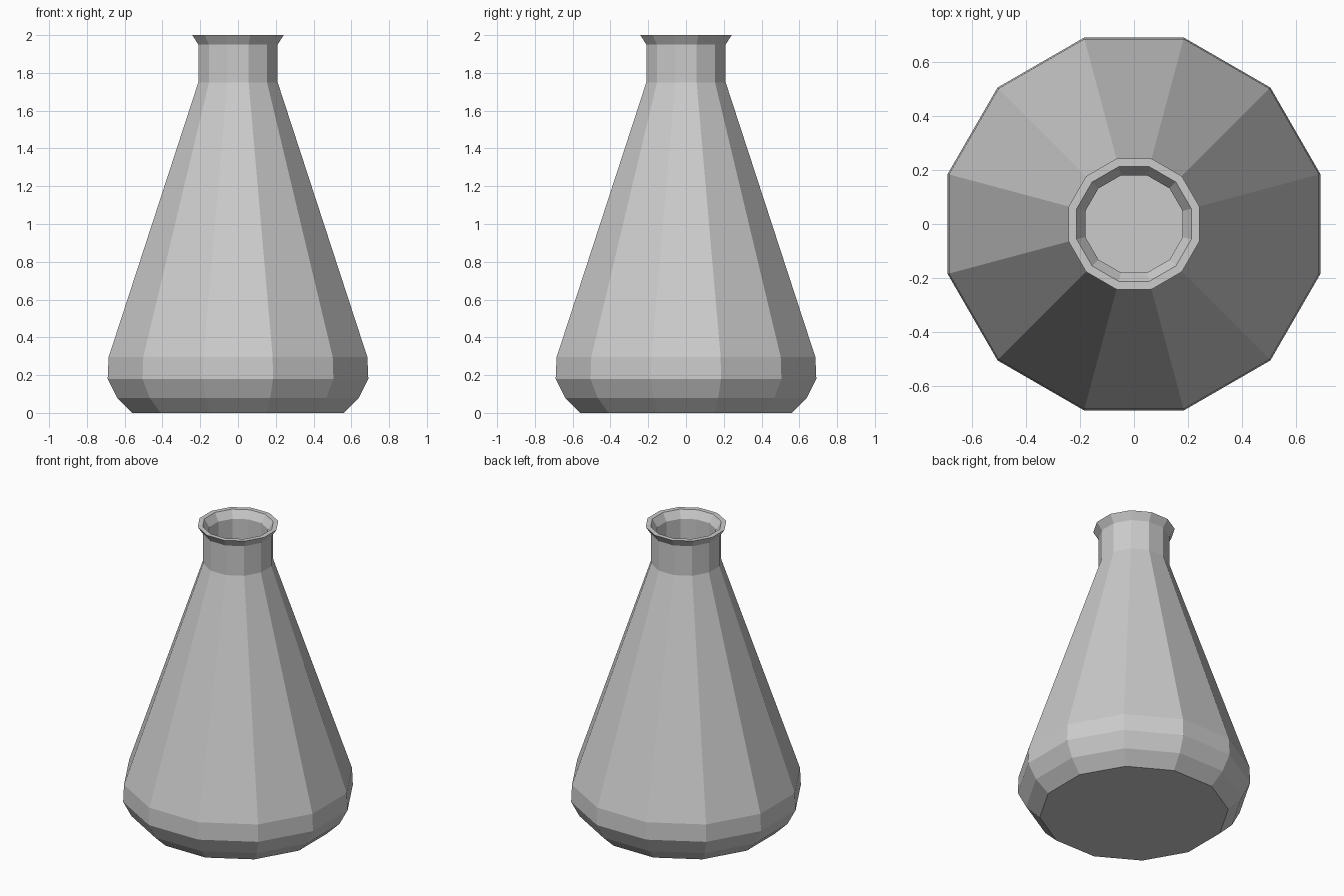
import bpy
import bmesh
from math import cos, sin, pi

cube = bpy.data.objects.get("Cube")
if cube:
    bpy.data.objects.remove(cube, do_unlink=True)

SIDES = 12
WALL = 0.03


def make_material(name, color):
    mat = bpy.data.materials.new(name)
    mat.use_nodes = True
    mat.diffuse_color = color
    mat.node_tree.nodes["Principled BSDF"].inputs["Base Color"].default_value = color
    return mat


def lathe(name, profile, mat):
    """Turn (flat-to-centre distance, height) points into a capped shell."""
    bm = bmesh.new()
    rings = []
    for apothem, z in profile:
        r = apothem / cos(pi / SIDES)
        angles = [(i + 0.5) * 2 * pi / SIDES for i in range(SIDES)]
        rings.append([bm.verts.new((r * cos(a), r * sin(a), z)) for a in angles])
    for low, high in zip(rings, rings[1:]):
        for i in range(SIDES):
            j = (i + 1) % SIDES
            bm.faces.new((low[i], low[j], high[j], high[i]))
    bm.faces.new(rings[0][::-1])
    bm.faces.new(rings[-1])
    bmesh.ops.recalc_face_normals(bm, faces=bm.faces)
    mesh = bpy.data.meshes.new(name)
    bm.to_mesh(mesh)
    bm.free()
    mesh.materials.append(mat)
    obj = bpy.data.objects.new(name, mesh)
    bpy.context.collection.objects.link(obj)
    return obj


# Outer wall from the base up to the flared lip
outer = [(0.56, 0), (0.64, 0.08), (0.69, 0.18), (0.685, 0.295),
         (0.21, 1.75), (0.21, 1.95), (0.242, 2)]

# Inner wall from the lip down to the floor, following the outer wall
inner = [(a - WALL, max(z, WALL)) for a, z in reversed(outer)]

glass = make_material("grey glass", (0.6, 0.6, 0.6, 1))
lathe("conical_flask", outer + inner, glass)
